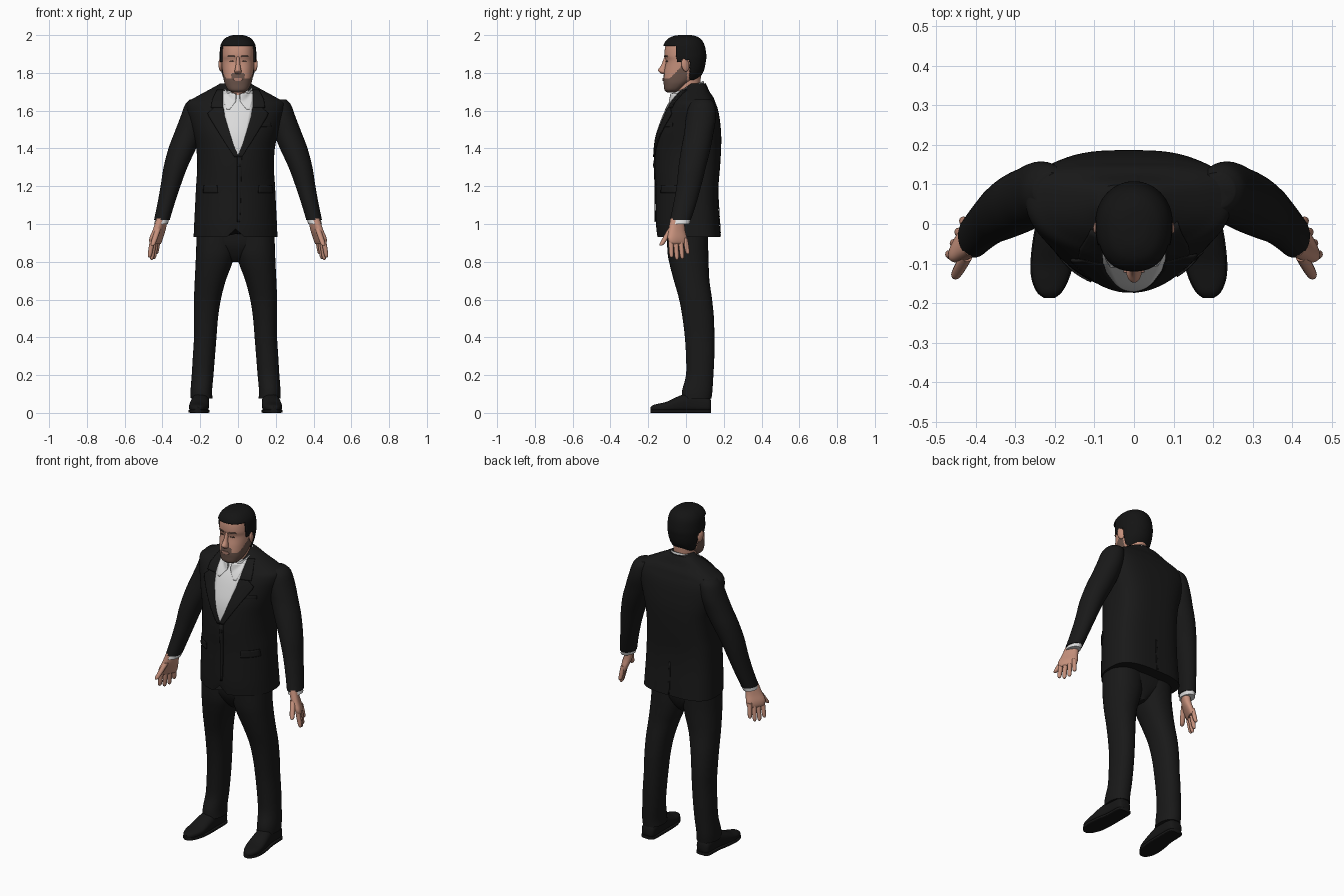
import bpy, bmesh, math
from mathutils import Vector, Matrix
from mathutils.bvhtree import BVHTree

if "Cube" in bpy.data.objects:
    bpy.data.objects.remove(bpy.data.objects["Cube"])


def material(name, r, g, b):
    m = bpy.data.materials.new(name)
    m.use_nodes = True
    m.diffuse_color = (r, g, b, 1)
    m.node_tree.nodes["Principled BSDF"].inputs["Base Color"].default_value = (r, g, b, 1)
    return m


SUIT = material("suit_black", .0095, .0095, .0095)
HAIR = material("hair_black", .007, .007, .007)
SHOE = material("shoe_black", .008, .008, .008)
SHIRT = material("shirt_white", .72, .72, .72)
SKIN = material("skin", .56, .28, .2)
BEARD = material("beard_brown", .15, .09, .07)
LIP = material("lip_pink", .42, .21, .16)
EYE = material("eye_brown", .07, .04, .03)


def make(name, bm, mats):
    bmesh.ops.recalc_face_normals(bm, faces=bm.faces)
    me = bpy.data.meshes.new(name)
    bm.to_mesh(me)
    bm.free()
    for m in mats:
        me.materials.append(m)
    for p in me.polygons:
        p.use_smooth = True
    me.set_sharp_from_angle(angle=math.radians(45))
    ob = bpy.data.objects.new(name, me)
    bpy.context.collection.objects.link(ob)
    return ob


def spline(keys, sub):
    """Catmull-Rom interpolation of key tuples."""
    out = []
    for i in range(len(keys) - 1):
        a, b, c, d = (keys[max(0, min(len(keys) - 1, i + k))] for k in (-1, 0, 1, 2))
        for j in range(sub):
            t = j / sub
            out.append([q + .5 * t * (r - p + t * (2 * p - 5 * q + 4 * r - s + t * (3 * (q - r) + s - p)))
                        for p, q, r, s in zip(a, b, c, d)])
    return out + [list(keys[-1])]


def loft(name, keys, mats, m=.5, ef=2, eb=2, n=32, sub=5, along_y=False, tilt=0, s=1, drop=None, tweak=None):
    """Capped skin of superellipse rings; each key is (t, u0, u1, v0, v1)."""
    bm = bmesh.new()
    rings = []
    for t, u0, u1, v0, v1 in spline(keys, sub):
        ring, mid = [], v0 + (v1 - v0) * m
        for k in range(n):
            c, d = math.cos(math.tau * k / n), math.sin(math.tau * k / n)
            e = 2 / (ef if d < 0 else eb)
            u = (u0 + u1) / 2 + (u1 - u0) / 2 * math.copysign(abs(c) ** e, c)
            v = mid + (mid - v0 if d < 0 else v1 - mid) * math.copysign(abs(d) ** e, d)
            co = Vector((s * u, t, v)) if along_y else Vector((s * u, v, t + tilt * v))
            if tweak:
                tweak(co)
            ring.append(bm.verts.new(co))
        rings.append(ring)
    for a, b in zip(rings, rings[1:]):
        for k in range(n):
            bm.faces.new((a[k], a[k - 1], b[k - 1], b[k]))
    bm.faces.new(rings[0])
    bm.faces.new(rings[-1])
    if drop:
        bmesh.ops.delete(bm, geom=[f for f in bm.faces if drop(f.calc_center_median())], context='FACES')
    return make(name, bm, mats)


def thicken(ob, width):
    mod = ob.modifiers.new("thickness", 'SOLIDIFY')
    mod.thickness, mod.offset = width, 0


def sym(keys):
    return [(t, -h, h, a, b) for t, h, a, b in keys]


def panel(name, rows, targets, mat, lift=.004, width=.007, s=1, back=False, cols=8):
    """Thin plate draped on the targets; each row is (z, x0, x1)."""
    trees = [BVHTree.FromPolygons([v.co for v in o.data.vertices], [p.vertices[:] for p in o.data.polygons])
             for o in targets]
    side = 1 if back else -1
    bm, grid, y = bmesh.new(), [], 0
    for i in range((len(rows) - 1) * 5 + 1):
        k = min(i // 5, len(rows) - 2)
        z, x0, x1 = (p + (q - p) * (i / 5 - k) for p, q in zip(rows[k], rows[k + 1]))
        line = []
        for j in range(cols + 1):
            x = s * (x0 + (x1 - x0) * j / cols)
            hits = [h[0].y for h in (t.ray_cast(Vector((x, side, z)), Vector((0, -side, 0))) for t in trees) if h[0]]
            if hits:
                y = max(hits) if back else min(hits)
            line.append(bm.verts.new((x, y + side * lift, z)))
        grid.append(line)
    for a, b in zip(grid, grid[1:]):
        for j in range(cols):
            bm.faces.new((a[j], a[j + 1], b[j + 1], b[j]))
    thicken(make(name, bm, [mat]), width)


def box(z0, z1, x0, x1):
    return [(z0, x0, x1), (z1, x0, x1)]


# The stance leans slightly to one side; the front hem is cut away
def lean(co):
    co.x -= .013


def jacket_shape(co):
    if co.y < 0 and co.z < 1.02:
        co.z += max(0, .045 - abs(co.x)) * (1.02 - co.z) * 11
    lean(co)


# Jacket body
jacket = loft("jacket", sym([
    (.932, .222, -.155, .182), (1, .219, -.16, .178), (1.1, .214, -.16, .172), (1.2, .209, -.16, .172),
    (1.3, .203, -.165, .18), (1.4, .208, -.162, .186), (1.48, .226, -.15, .186), (1.56, .248, -.122, .178),
    (1.61, .26, -.1, .168), (1.645, .255, -.08, .155), (1.67, .215, -.062, .145), (1.7, .16, -.04, .125),
    (1.73, .105, -.01, .11), (1.745, .08, 0, .1)]), [SUIT], m=.58, ef=2.1, eb=3, n=64, tweak=jacket_shape)

# Neck, shirt collar and jacket collar
loft("neck", sym([(1.6, .062, -.06, .07), (1.68, .06, -.062, .072), (1.74, .06, -.055, .076), (1.8, .06, -.05, .08)]),
     [SKIN])
collar = loft("shirt_collar", sym([(1.63, .086, -.09, .1), (1.68, .078, -.082, .096), (1.72, .072, -.074, .09)]),
              [SHIRT], n=48, tilt=.4, drop=lambda c: c.y < .05 and abs(c.x) < .012)
thicken(collar, .007)
thicken(loft("jacket_collar", sym([(1.64, .122, -.06, .126), (1.68, .1, -.06, .11), (1.705, .09, -.06, .1)]),
             [SUIT], n=48, tilt=.4, drop=lambda c: c.y < -.035 or abs(c.x) < .01 and c.y < .06), .007)

# Shirt front, lapels, pockets and closure
body = [jacket]
panel("shirt_front", [(1.705, -.08, .08), (1.6, -.078, .078), (1.5, -.054, .054), (1.42, -.029, .029),
                      (1.36, -.003, .003)], body, SHIRT)
for s in (1, -1):
    panel("collar_point", [(1.69, .012, .078), (1.65, .01, .076), (1.605, .045, .06)], body + [collar],
          SHIRT, lift=.006, s=s)
    panel("collar_fold", [(1.71, .078, .11), (1.655, .08, .137), (1.615, .078, .142)], body, SUIT, lift=.005, s=s)
    panel("lapel", [(1.615, .076, .128), (1.585, .072, .16), (1.57, .07, .155), (1.5, .049, .112), (1.42, .024, .062),
                    (1.355, -.004, .02)], body, SUIT, lift=.006, s=s)
    panel("pocket_flap", [(1.205, .11, .18), (1.165, .108, .184)], body, SUIT, width=.005, s=s)
panel("breast_pocket", [(1.535, .12, .175), (1.515, .12, .175)], body, SUIT, lift=.002, width=.003)
panel("front_edge", [(1.36, -.004, .02), (1.1, -.004, .014), (1.01, -.004, .01)], body, SUIT, lift=.004, width=.005)
panel("jacket_button", box(1.305, 1.32, -.002, .013), body, SHOE, lift=.007, width=.005, cols=3)
panel("back_vent", box(.94, 1.13, -.018, -.008), body, SUIT, lift=.002, width=.003, back=True)

# Trousers
loft("trouser_seat", sym([(.8, .02, -.04, .07), (.84, .08, -.07, .095), (.9, .18, -.094, .113), (1, .2, -.1, .12)]),
     [SUIT], ef=2.4, eb=2.4, tweak=lean)
for s in (1, -1):
    loft("trouser_leg", [
        (.075, .122, .237, -.022, .135), (.12, .124, .238, -.02, .14), (.2, .117, .232, 0, .145),
        (.3, .109, .226, 0, .15), (.4, .101, .22, -.006, .15), (.5, .093, .22, -.018, .148),
        (.6, .078, .22, -.036, .138), (.7, .052, .216, -.064, .124), (.78, .022, .212, -.085, .12),
        (.85, .002, .209, -.098, .118), (.95, -.004, .206, -.1, .116)], [SUIT], ef=2.2, eb=2.2, s=s, tweak=lean)

    # Shoes and soles
    shoe = [(.133, .16, .208, .02, .06), (.115, .142, .224, .01, .09), (.03, .14, .228, .01, .11),
            (-.04, .14, .24, .01, .088), (-.1, .144, .246, .01, .06), (-.14, .155, .243, .01, .05),
            (-.172, .172, .23, .01, .042), (-.187, .19, .212, .014, .03)]
    loft("shoe", shoe, [SHOE], ef=4, eb=2.2, along_y=True, s=s, tweak=lean)
    loft("sole", [(y, a - .003, b + .003, 0, .018) for y, a, b, c, d in shoe], [SHOE], ef=6, eb=6,
         along_y=True, s=s, tweak=lean)

    # Sleeves and shirt cuffs
    loft("sleeve", [
        (1.02, .362, .445, -.085, .025), (1.1, .338, .428, -.068, .052), (1.2, .305, .41, -.05, .08),
        (1.3, .268, .394, -.04, .105), (1.4, .222, .368, -.025, .13), (1.48, .19, .338, -.01, .145),
        (1.56, .17, .307, 0, .158), (1.63, .16, .281, .015, .152), (1.66, .16, .255, .04, .13)], [SUIT], s=s)
    loft("shirt_cuff", [(1, .371, .444, -.084, .018), (1.04, .362, .434, -.076, .03)], [SHIRT], s=s)

    # Hands, turned so the thumbs point forward and outward
    turn = Matrix.Rotation(s * math.radians(30), 3, 'Z')
    pivot = Vector((s * .425, -.05, 0))

    def twist(co):
        co[:] = turn @ (co - pivot) + pivot

    loft("palm", [(.893, .428, .452, -.094, 0), (.905, .421, .457, -.103, .004), (.93, .41, .455, -.106, .006),
                  (.97, .394, .443, -.092, .002), (1.03, .382, .43, -.072, .004)], [SKIN], ef=2.5, eb=2.5, s=s,
         tweak=twist)

    def finger(name, base, tip, r):
        keys = []
        for t, k in ((0, 1), (.4, 1), (.8, .9), (.94, .7), (1, .25)):
            p = Vector(base).lerp(Vector(tip), t)
            keys.append((p.z, p.x - r * k, p.x + r * k, p.y - r * k, p.y + r * k))
        loft(name, keys, [SKIN], n=12, sub=3, s=s, tweak=twist)

    for k, end in enumerate((.822, .81, .815, .84)):
        finger("finger", (.433 + .004 * k, -.09 + .027 * k, .925), (.45 + .004 * k, -.095 + .031 * k, end), .0128)
    finger("thumb", (.408, -.075, .975), (.408, -.136, .885), .015)

# Head, with beard painted along the jaw
head_keys = [
    (1.697, .03, -.1, -.04), (1.71, .052, -.114, -.02), (1.74, .069, -.118, .02), (1.77, .077, -.12, .06),
    (1.81, .083, -.115, .085), (1.86, .087, -.106, .096), (1.895, .088, -.114, .098), (1.945, .082, -.108, .088),
    (1.975, .062, -.086, .068), (1.989, .035, -.054, .04), (1.993, .012, -.02, .012)]
head = loft("head", sym(head_keys), [SKIN, BEARD], m=.55, ef=2.4, n=96, sub=8)
for p in head.data.polygons:
    c = p.center
    edge = 1.797 if abs(c.x) < .034 and c.y < -.08 else 1.772 + max(0, c.y + .085) * 1
    p.material_index = int(c.z < edge and c.y < .005)


# Hair cap trimmed at brow, temples, ears and nape
def bare(c):
    line = 1.943 if c.y < -.05 else 1.855 if c.y < -.022 else 1.87 if c.y < .02 else 1.765
    return c.z < line


thicken(loft("hair", sym([(z + .003, h + .005, a - .006, b + .005) for z, h, a, b in head_keys]), [HAIR],
             m=.55, ef=2.4, n=96, sub=8, drop=bare), .009)

# Face details
loft("nose", sym([(1.795, .012, -.13, -.1), (1.805, .019, -.143, -.1), (1.816, .017, -.148, -.1),
                  (1.84, .012, -.132, -.1), (1.87, .009, -.12, -.095), (1.888, .008, -.112, -.095)]), [SKIN], n=20)
panel("lips", [(1.774, -.014, .014), (1.766, -.026, .026), (1.757, -.014, .014)], [head], LIP, lift=.002, width=.006)
for s in (1, -1):
    panel("eyebrow", [(1.891, .02, .052), (1.885, .015, .057)], [head], BEARD, lift=.002, width=.005, s=s)
    panel("eye", [(1.865, .03, .04), (1.862, .022, .048), (1.858, .028, .042)], [head], EYE, lift=.001, width=.004, s=s)
    bm = bmesh.new()
    bmesh.ops.create_uvsphere(bm, u_segments=16, v_segments=10, radius=1)
    ear = make("ear", bm, [SKIN])
    ear.scale, ear.location = (.011, .021, .036), (s * .091, -.004, 1.842)
    ear.rotation_euler = (.2, 0, s * .35)
